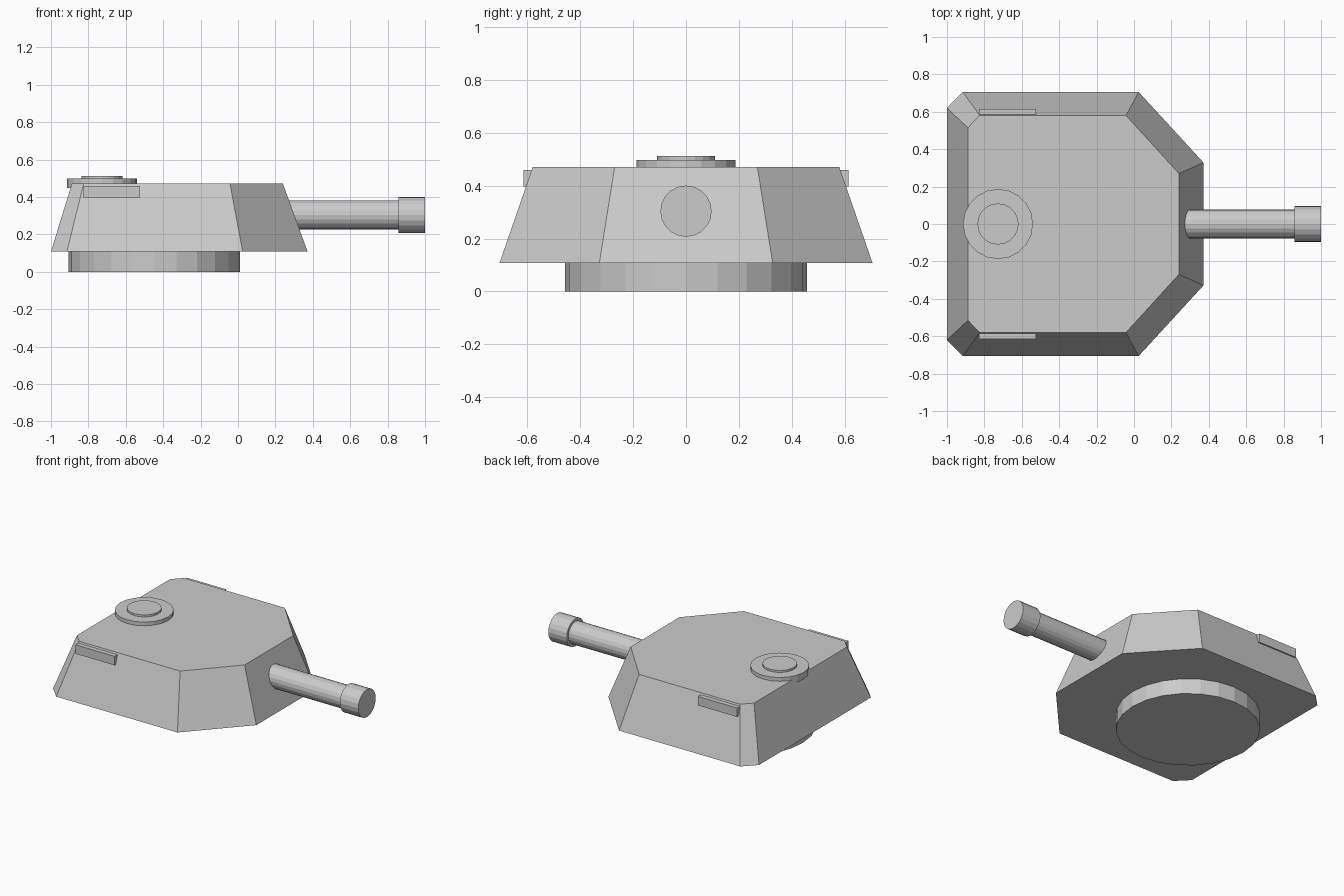
import bpy, bmesh
from math import pi

if "Cube" in bpy.data.objects:
    bpy.data.objects.remove(bpy.data.objects["Cube"])


def make_object(name, bm):
    bmesh.ops.recalc_face_normals(bm, faces=bm.faces)
    mesh = bpy.data.meshes.new(name)
    bm.to_mesh(mesh)
    bm.free()
    obj = bpy.data.objects.new(name, mesh)
    bpy.context.collection.objects.link(obj)
    return obj


def cylinder(name, radius, start, end, along_x=False, sides=20):
    """Flat-sided cylinder between two points on a z or x axis."""
    bpy.ops.mesh.primitive_cylinder_add(
        vertices=sides, radius=radius,
        depth=(end[0] - start[0]) if along_x else (end[2] - start[2]),
        location=[(a + b) / 2 for a, b in zip(start, end)],
        rotation=(0, pi / 2 if along_x else 0, 0))
    bpy.context.object.name = name


def box(name, low, high):
    bpy.ops.mesh.primitive_cube_add(
        size=1, location=[(a + b) / 2 for a, b in zip(low, high)])
    obj = bpy.context.object
    obj.name = name
    obj.scale = [b - a for a, b in zip(low, high)]


# Armoured body: lofted between two mirrored octagonal outlines
def outline(half):
    return half + [(x, -y) for x, y in reversed(half)]


bottom = outline([(-1, 0.62), (-0.915, 0.706), (0.025, 0.706), (0.372, 0.328)])
top = outline([(-0.888, 0.515), (-0.825, 0.58), (-0.043, 0.58), (0.24, 0.27)])
bm = bmesh.new()
low = [bm.verts.new((x, y, 0.108)) for x, y in bottom]
high = [bm.verts.new((x, y, 0.472)) for x, y in top]
bm.faces.new(low)
bm.faces.new(high)
for i in range(len(low)):
    j = (i + 1) % len(low)
    bm.faces.new((low[i], low[j], high[j], high[i]))
make_object("turret_body", bm)

# Turning ring underneath
cylinder("turret_ring", 0.458, (-0.447, 0, 0), (-0.447, 0, 0.13), sides=24)

# Gun barrel and muzzle
cylinder("gun_barrel", 0.078, (0.15, 0, 0.304), (0.87, 0, 0.304), True)
cylinder("muzzle", 0.097, (0.857, 0, 0.304), (1, 0, 0.304), True)

# Roof hatch
cylinder("hatch_ring", 0.187, (-0.727, 0, 0.449), (-0.727, 0, 0.498))
cylinder("hatch_lid", 0.11, (-0.727, 0, 0.47), (-0.727, 0, 0.512))

# Side plates
for name, side in (("left_plate", 1), ("right_plate", -1)):
    y0, y1 = sorted((side * 0.576, side * 0.616))
    box(name, (-0.828, y0, 0.397), (-0.525, y1, 0.46))
